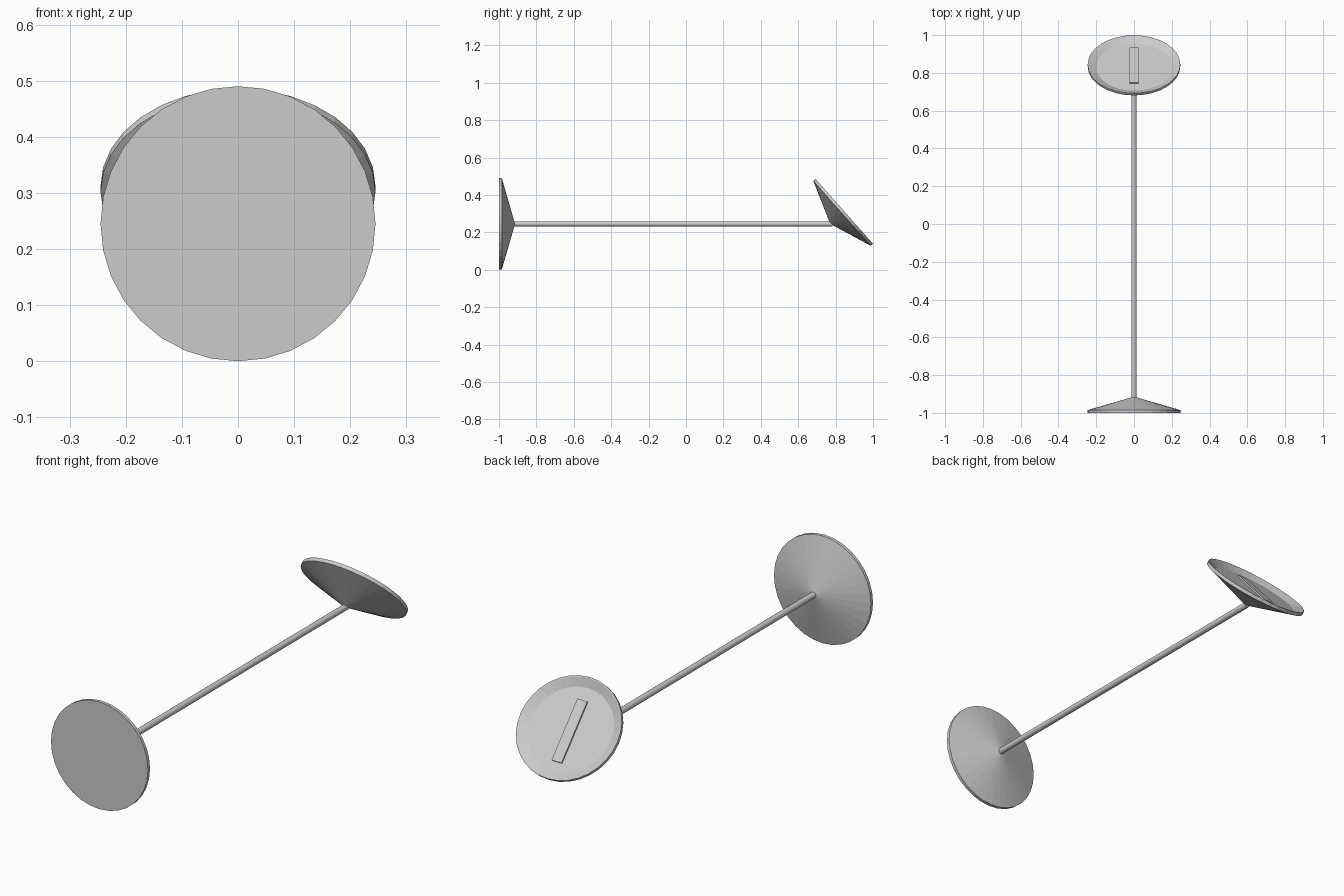
import bpy, bmesh, math
from mathutils import Matrix

if "Cube" in bpy.data.objects:
    bpy.data.objects.remove(bpy.data.objects["Cube"])

R = 0.245        # disc radius
SIDES = 32
POLE_R = 0.014
AXIS_Z = 0.245   # height of the pole axis


def finish(name, bm, matrix):
    bmesh.ops.remove_doubles(bm, verts=bm.verts, dist=1e-5)
    bmesh.ops.recalc_face_normals(bm, faces=bm.faces)
    bm.transform(matrix)
    mesh = bpy.data.meshes.new(name)
    bm.to_mesh(mesh)
    bm.free()
    ob = bpy.data.objects.new(name, mesh)
    bpy.context.collection.objects.link(ob)
    return ob


def lathe(name, profile, sides, matrix):
    """Revolve an (r, z) profile about local z and close both ends."""
    bm = bmesh.new()
    rings = []
    for r, z in profile:
        rings.append([bm.verts.new((r * math.cos(2 * math.pi * i / sides),
                                    r * math.sin(2 * math.pi * i / sides), z))
                      for i in range(sides)])
    for a, b in zip(rings, rings[1:]):
        for i in range(sides):
            j = (i + 1) % sides
            bm.faces.new((a[i], a[j], b[j], b[i]))
    bm.faces.new(rings[0])
    bm.faces.new(rings[-1])
    return finish(name, bm, matrix)


lay_down = Matrix.Translation((0, -1, AXIS_Z)) @ Matrix.Rotation(-math.pi / 2, 4, 'X')

# Base: flat disc with a low cone towards the pole
lathe("base", [(R, 0), (R, 0.015), (POLE_R, 0.082)], SIDES, lay_down)

# Pole
pole = lathe("pole", [(POLE_R, 0.08), (POLE_R, 1.782)], 16, lay_down)
for p in pole.data.polygons:
    p.use_smooth = len(p.vertices) == 4

# Tilted tray: shallow dish in front, cone behind
tilt = Matrix.Translation((0, 0.84, 0.307)) @ Matrix.Rotation(math.radians(-48.5), 4, 'X')
squash = Matrix.Diagonal((1, 0.945, 1, 1))
lathe("tray", [(0.2, -0.012), (0.24, 0.008), (R, 0.008), (R, -0.008), (POLE_R, -0.088)],
      SIDES, tilt @ squash)

# Thin strip lying in the dish
bm = bmesh.new()
bmesh.ops.create_cube(bm, size=1)
finish("strip", bm, tilt @ Matrix.Translation((0, 0.008, -0.009))
       @ Matrix.Diagonal((0.05, 0.28, 0.008, 1)))
